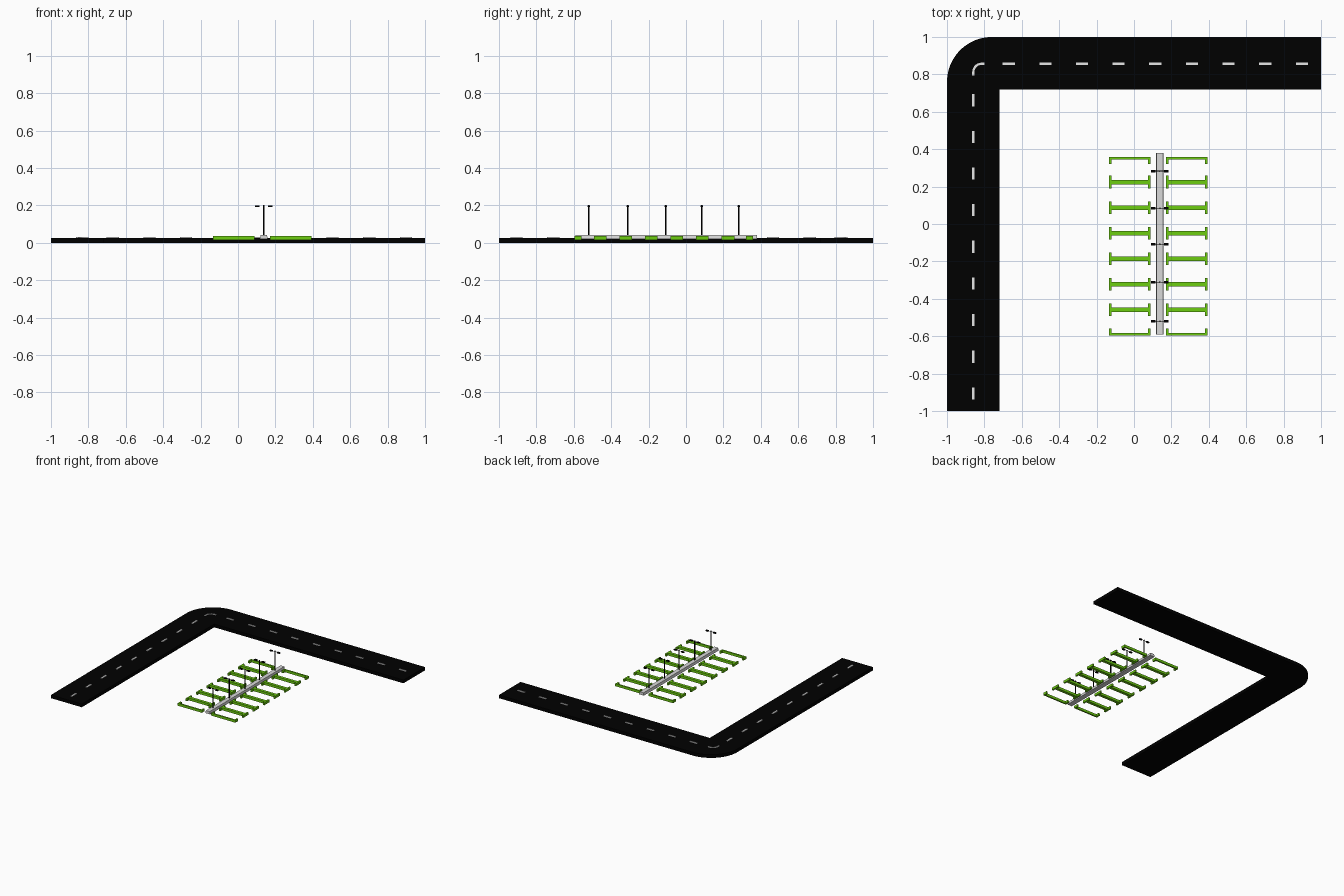
import bpy, bmesh, math
from mathutils import Vector

cube = bpy.data.objects.get("Cube")
if cube:
    bpy.data.objects.remove(cube, do_unlink=True)


def material(name, r, g, b):
    m = bpy.data.materials.new(name)
    m.use_nodes = True
    m.diffuse_color = (r, g, b, 1)
    bsdf = next(n for n in m.node_tree.nodes if n.type == 'BSDF_PRINCIPLED')
    bsdf.inputs["Base Color"].default_value = (r, g, b, 1)
    return m


ASPHALT = material("asphalt black", 0, 0, 0)
PAINT = material("line white", 0.88, 0.88, 0.88)
GREEN = material("bright green", 0.15, 0.61, 0.005)
GREY = material("light grey", 0.7, 0.7, 0.7)
BLACK = material("lamp black", 0, 0, 0)


def finish(bm, name, mat):
    bmesh.ops.recalc_face_normals(bm, faces=bm.faces)
    mesh = bpy.data.meshes.new(name)
    bm.to_mesh(mesh)
    bm.free()
    mesh.materials.append(mat)
    obj = bpy.data.objects.new(name, mesh)
    bpy.context.collection.objects.link(obj)
    return obj


def block(bm, x, y, z0, z1, sx, sy, slope_x=0):
    """Box whose top may be drawn in to give sloping long sides."""
    verts = bmesh.ops.create_cube(bm, size=1)["verts"]
    for v in verts:
        top = v.co.z > 0
        px = sx / 2 - (slope_x if top else 0)
        v.co = Vector((x + math.copysign(px, v.co.x),
                       y + math.copysign(sy / 2, v.co.y), z1 if top else z0))


def slab(bm, outline, z0, z1):
    face = bm.faces.new([bm.verts.new((x, y, z0)) for x, y in outline])
    ext = bmesh.ops.extrude_face_region(bm, geom=[face])["geom"]
    for v in ext:
        if isinstance(v, bmesh.types.BMVert):
            v.co.z = z1


def arc(cx, cy, r, steps=12):
    """Quarter turn from the -x side to the +y side."""
    turn = [math.pi - math.pi / 2 * i / steps for i in range(steps + 1)]
    return [(cx + r * math.cos(a), cy + r * math.sin(a)) for a in turn]


# Road with rounded outer corner
bm = bmesh.new()
slab(bm, [(-1, -1)] + arc(-0.76, 0.76, 0.24)
     + [(1, 1), (1, 0.72), (-0.72, 0.72), (-0.72, -1)], 0, 0.0265)
finish(bm, "road", ASPHALT)

# Centre line dashes along both arms, and the bent corner dash
bm = bmesh.new()
for i in range(9):
    d = 0.898 - 0.196 * i
    block(bm, d, 0.857, 0.025, 0.0315, 0.065, 0.014)
    block(bm, -0.859, -d - 0.008, 0.025, 0.0315, 0.015, 0.065)
slab(bm, [(-0.865, 0.795)] + arc(-0.815, 0.813, 0.05, 6) + [(-0.8, 0.863), (-0.8, 0.851)]
     + arc(-0.815, 0.813, 0.038, 6)[::-1] + [(-0.853, 0.795)], 0.025, 0.0315)
finish(bm, "centre_line", PAINT)


# Green bay dividers: full rows are H shaped, the end rows are half of one
def divider(x, y, kind):
    bm = bmesh.new()
    if kind == 0:
        block(bm, x, y, 0.016, 0.036, 0.216, 0.024)
        flange_y, length = y, 0.068
    else:
        block(bm, x, y, 0.016, 0.036, 0.216, 0.012)
        flange_y, length = y - kind * 0.012, 0.036
    for side in (-1, 1):
        block(bm, x + side * 0.104, flange_y, 0.016, 0.036, 0.013, length)
    finish(bm, "bay_divider", GREEN)


for x in (-0.022, 0.282):
    divider(x, 0.352, 1)
    divider(x, -0.589, -1)
    for i in range(6):
        divider(x, 0.224 - 0.1365 * i, 0)

# Grey median made of five sections with sloping sides
bm = bmesh.new()
for i in range(5):
    block(bm, 0.138, 0.283 - 0.194 * i, 0.02, 0.042, 0.042, 0.194, 0.004)
finish(bm, "median", GREY)

# Twin headed lamps along the median
for y in (0.283, 0.084, -0.108, -0.311, -0.52):
    bm = bmesh.new()
    pole = bmesh.ops.create_cone(bm, cap_ends=True, segments=8, radius1=0.004,
                                 radius2=0.004, depth=0.165)["verts"]
    bmesh.ops.translate(bm, verts=pole, vec=(0.138, y, 0.1205))
    block(bm, 0.138, y, 0.197, 0.198, 0.06, 0.004)
    for side in (-1, 1):
        block(bm, 0.138 + side * 0.034, y, 0.192, 0.2, 0.024, 0.014)
    finish(bm, "lamp", BLACK)
